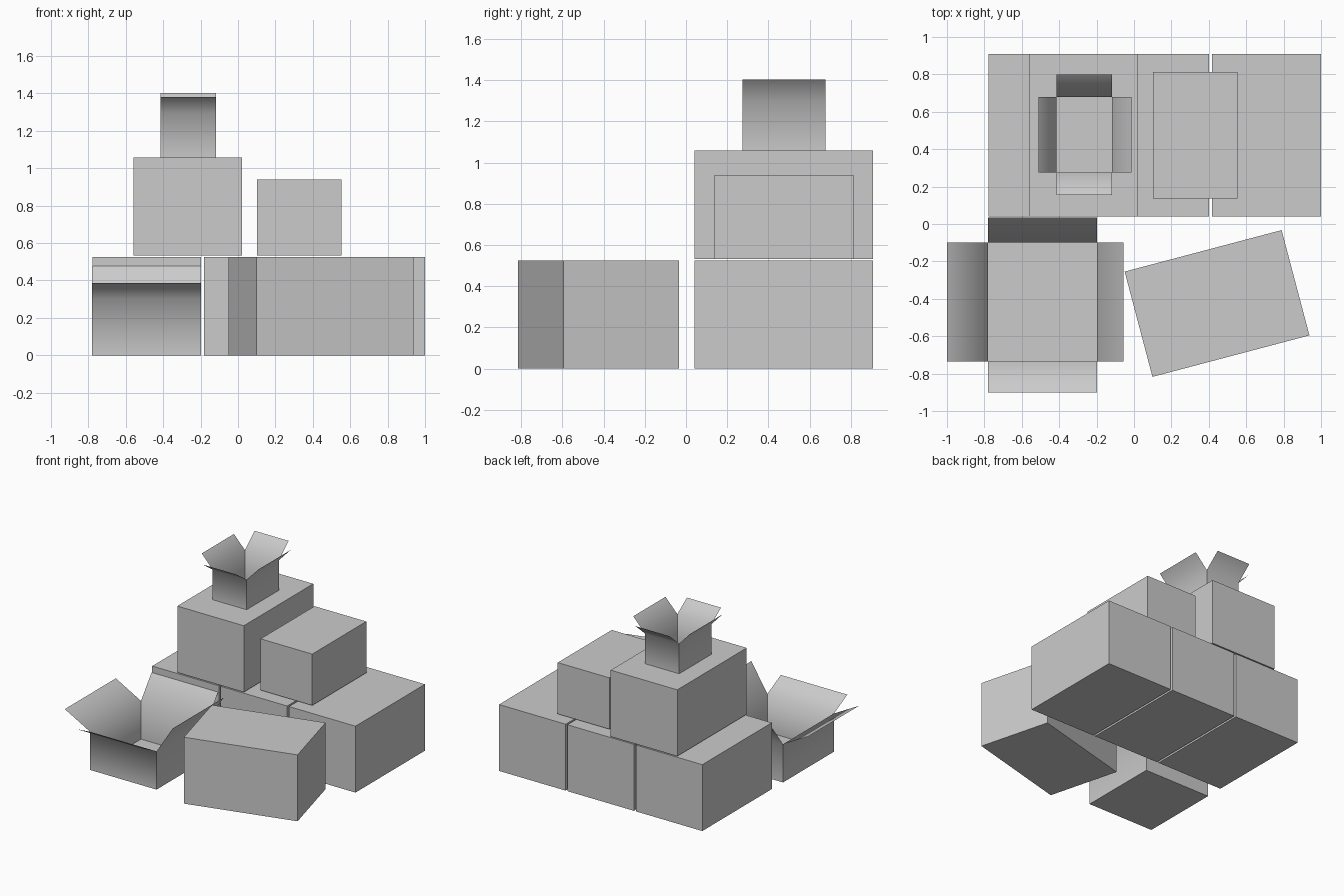
import bpy, bmesh, math
from mathutils import Matrix, Vector

if "Cube" in bpy.data.objects:
    bpy.data.objects.remove(bpy.data.objects["Cube"])


def finish(name, bm):
    me = bpy.data.meshes.new(name)
    bm.to_mesh(me)
    bm.free()
    ob = bpy.data.objects.new(name, me)
    bpy.context.collection.objects.link(ob)
    return ob


def closed_box(name, center, size, z0, turn=0.0):
    bm = bmesh.new()
    bmesh.ops.create_cube(bm, size=1.0)
    bmesh.ops.scale(bm, vec=size, verts=bm.verts)
    ob = finish(name, bm)
    ob.location = (center[0], center[1], z0 + size[2] / 2)
    ob.rotation_euler.z = math.radians(turn)
    return ob


def open_box(name, x0, x1, y0, y1, z0, z1, flaps):
    """Thin card box; flaps = (outward, upward) for front, right, back, left."""
    bm = bmesh.new()
    corners = [(x0, y0), (x1, y0), (x1, y1), (x0, y1)]
    low = [bm.verts.new((x, y, z0)) for x, y in corners]
    top = [bm.verts.new((x, y, z1)) for x, y in corners]
    bm.faces.new(low[::-1])
    outward = [(0, -1), (1, 0), (0, 1), (-1, 0)]
    for i, (out, up) in enumerate(flaps):
        j = (i + 1) % 4
        # wall, then the flap hinged on its upper edge
        bm.faces.new((low[i], low[j], top[j], top[i]))
        step = Vector((outward[i][0] * out, outward[i][1] * out, up))
        a = bm.verts.new(top[i].co + step)
        b = bm.verts.new(top[j].co + step)
        bm.faces.new((top[i], top[j], b, a))
    ob = finish(name, bm)
    # soft fold at the hinges, crisp box corners
    bpy.ops.object.select_all(action='DESELECT')
    ob.select_set(True)
    bpy.context.view_layer.objects.active = ob
    bpy.ops.object.shade_smooth_by_angle(angle=math.radians(70))
    return ob


# Back row of three large boxes
for i, side in enumerate(("left", "middle", "right")):
    closed_box(f"bottom_box_{side}", (-0.488 + 0.598 * i, 0.475), (0.582, 0.868, 0.525), 0)

# Second layer
closed_box("upper_large_box", (-0.269, 0.475), (0.582, 0.868, 0.525), 0.533)
closed_box("upper_small_box", (0.327, 0.475), (0.452, 0.675, 0.406), 0.533)

# Turned box in front
closed_box("turned_box", (0.444, -0.425), (0.868, 0.582, 0.525), 0, 14.8)

# Open boxes
open_box("open_large_box", -0.78, -0.198, -0.735, -0.098, 0, 0.302,
         [(0.167, 0.085), (0.142, 0.22), (0.132, 0.175), (0.22, 0.12)])
open_box("open_small_box", -0.415, -0.117, 0.275, 0.678, 1.058, 1.296,
         [(0.12, 0.085), (0.104, 0.109), (0.122, 0.106), (0.095, 0.102)])
